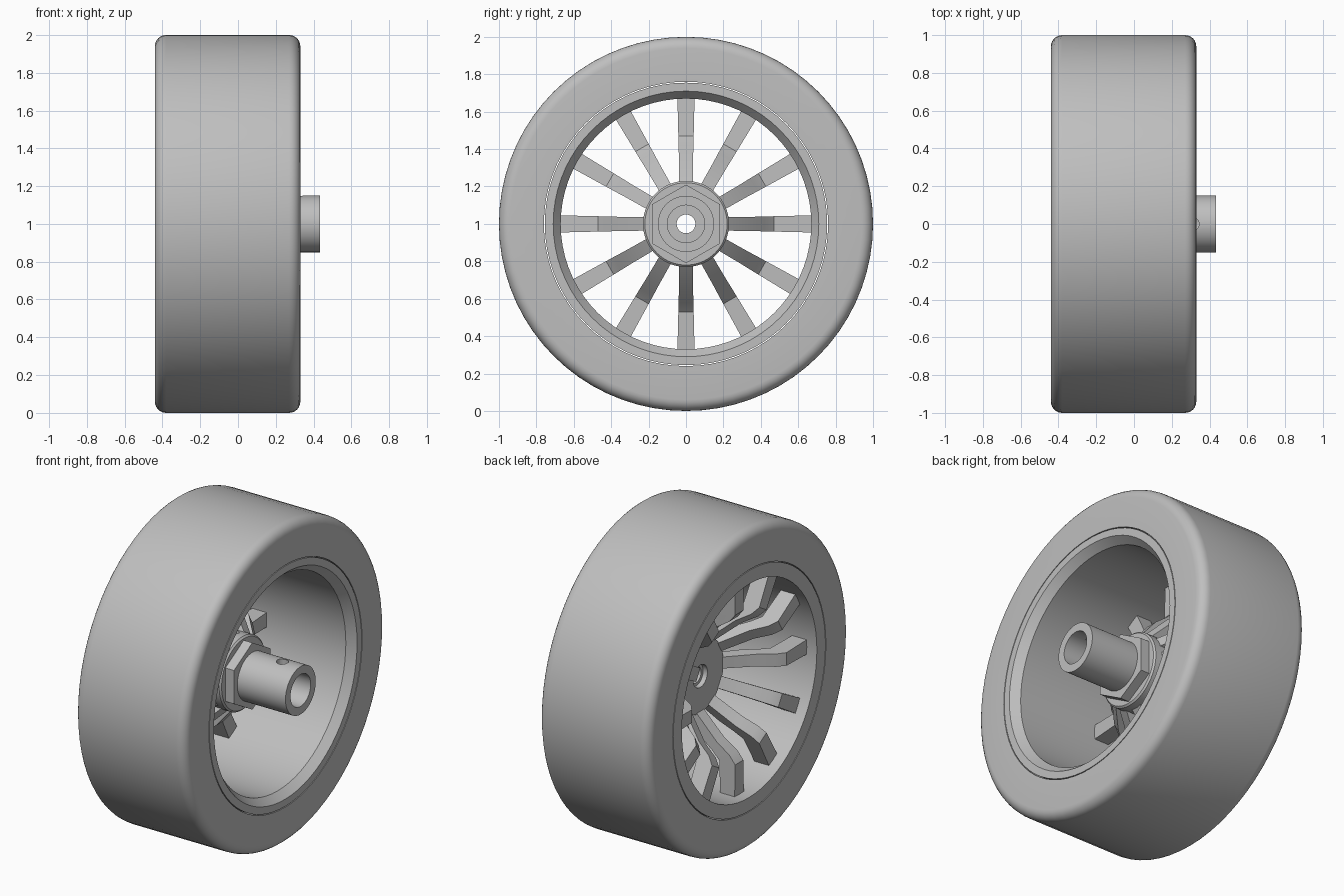
import bpy
import bmesh
import math
from mathutils import Matrix, Vector

cube = bpy.data.objects.get("Cube")
if cube:
    bpy.data.objects.remove(cube)

grey = bpy.data.materials.new("plain grey")
grey.use_nodes = True
GREY = (0.52, 0.52, 0.52, 1)
grey.diffuse_color = GREY
grey.node_tree.nodes["Principled BSDF"].inputs["Base Color"].default_value = GREY

CENTRE = Vector((0, 0, 1))  # wheel axis runs along x through this point


def finish(bm, name, smooth=True):
    """Turn a bmesh into a named, shaded object on the wheel axis."""
    bmesh.ops.recalc_face_normals(bm, faces=bm.faces)
    bmesh.ops.translate(bm, verts=bm.verts, vec=CENTRE)
    mesh = bpy.data.meshes.new(name)
    bm.to_mesh(mesh)
    bm.free()
    mesh.materials.append(grey)
    ob = bpy.data.objects.new(name, mesh)
    bpy.context.collection.objects.link(ob)
    if smooth:
        shade(ob)
    return ob


def shade(ob):
    bpy.ops.object.select_all(action="DESELECT")
    ob.select_set(True)
    bpy.context.view_layer.objects.active = ob
    bpy.ops.object.shade_smooth_by_angle(angle=math.radians(30))


def revolve(name, profile, steps=72, smooth=True):
    """Spin a closed (x, radius) outline round the x axis."""
    bm = bmesh.new()
    rings = []
    for i in range(steps):
        turn = Matrix.Rotation(math.tau * i / steps, 3, "X")
        rings.append([bm.verts.new(turn @ Vector((x, 0, r))) for x, r in profile])
    count = len(profile)
    for i in range(steps):
        a, b = rings[i], rings[(i + 1) % steps]
        for j in range(count):
            k = (j + 1) % count
            bm.faces.new((a[j], a[k], b[k], b[j]))
    return finish(bm, name, smooth)


def arc(x, r, radius, start, end, steps=6):
    angles = [math.radians(start + (end - start) * i / steps) for i in range(steps + 1)]
    return [(x + radius * math.cos(a), r + radius * math.sin(a)) for a in angles]


# Tyre with rounded shoulders
BACK, FRONT, ROUND = -0.44, 0.33, 0.06
revolve("tyre", [(BACK, 0.76), (FRONT, 0.76)]
        + arc(FRONT - ROUND, 1 - ROUND, ROUND, 0, 90)
        + arc(BACK + ROUND, 1 - ROUND, ROUND, 90, 180))

# Rim band with a flared lip on the shaft side
revolve("rim", [(BACK, 0.755), (BACK, 0.67), (0.28, 0.67), (FRONT, 0.71), (FRONT, 0.755)])

# Hub disc with its through hole and chamfered edge
revolve("hub", [(-0.10, 0.07), (-0.10, 0.23), (0.03, 0.23), (0.04, 0.22),
                (0.04, 0.05), (-0.07, 0.05), (-0.07, 0.07)])

# Hexagonal collar, one corner pointing up
revolve("hex_collar", [(0.035, 0.12), (0.035, 0.21), (0.10, 0.21), (0.10, 0.12)], 6, False)

# Hollow shaft
shaft = revolve("shaft", [(0.035, 0.05), (0.035, 0.15), (0.435, 0.15),
                          (0.435, 0.10), (0.06, 0.10), (0.06, 0.05)])

# Set screw hole through the upper wall of the shaft
bm = bmesh.new()
bmesh.ops.create_cone(bm, cap_ends=True, segments=24, radius1=0.035, radius2=0.035,
                      depth=0.2, matrix=Matrix.Translation((0.31, 0, 0.14)))
cutter = finish(bm, "screw_hole_cutter", False)
cutter.hide_render = True
cut = shaft.modifiers.new("screw hole", "BOOLEAN")
cut.operation = "DIFFERENCE"
cut.solver = "EXACT"
cut.object = cutter
bpy.ops.object.select_all(action="DESELECT")
shaft.select_set(True)
bpy.context.view_layer.objects.active = shaft
bpy.ops.object.modifier_apply(modifier=cut.name)
bpy.data.objects.remove(cutter)
shade(shaft)

# Twelve dished spokes: (radius, shaft-side x, outer-side x, half width)
SECTIONS = [(0.21, 0.0, -0.09, 0.036), (0.36, -0.13, -0.24, 0.038),
            (0.42, -0.21, -0.33, 0.04), (0.47, -0.26, -0.37, 0.041),
            (0.68, -0.27, -0.37, 0.046)]
SPOKES = 12
for i in range(SPOKES):
    bm = bmesh.new()
    turn = Matrix.Rotation(math.tau * i / SPOKES, 3, "X")
    loops = []
    for r, x1, x2, w in SECTIONS:
        corners = ((x1, -w), (x1, w), (x2, w), (x2, -w))
        loops.append([bm.verts.new(turn @ Vector((x, y, r))) for x, y in corners])
    for a, b in zip(loops, loops[1:]):
        for j in range(4):
            k = (j + 1) % 4
            bm.faces.new((a[j], a[k], b[k], b[j]))
    bm.faces.new(loops[0])
    bm.faces.new(loops[-1])
    finish(bm, f"spoke_{i + 1}")
